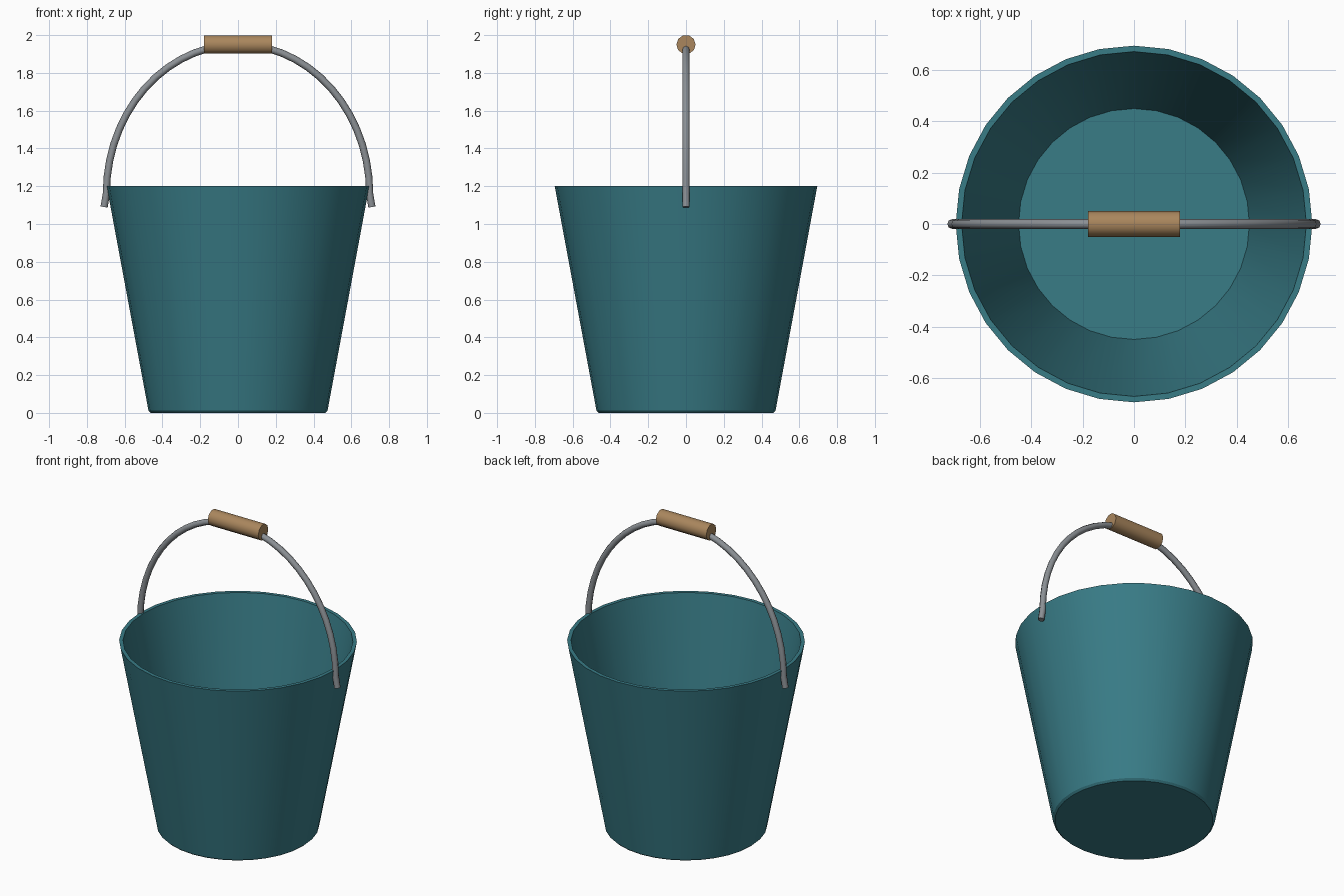
import bpy, bmesh
from math import sin, cos, pi, radians

if "Cube" in bpy.data.objects:
    bpy.data.objects.remove(bpy.data.objects["Cube"])


def material(name, rgb):
    m = bpy.data.materials.new(name)
    m.diffuse_color = (*rgb, 1)
    m.use_nodes = True
    m.node_tree.nodes["Principled BSDF"].inputs["Base Color"].default_value = m.diffuse_color
    return m


def smooth(ob, angle):
    bpy.ops.object.select_all(action='DESELECT')
    ob.select_set(True)
    bpy.context.view_layer.objects.active = ob
    bpy.ops.object.shade_smooth_by_angle(angle=radians(angle))


TEAL = material("teal", (0.04, 0.2, 0.24))
STEEL = material("steel", (0.26, 0.28, 0.3))
WOOD = material("wood", (0.4, 0.24, 0.11))

# Bucket: one lathed profile for outer wall, rim, inner wall and floor
SIDES = 32
profile = [(0.462, 0), (0.474, 0.012), (0.695, 1.2), (0.672, 1.2), (0.45, 0.025)]
bm = bmesh.new()
rings = [[bm.verts.new((r * cos(2 * pi * i / SIDES), r * sin(2 * pi * i / SIDES), z))
          for i in range(SIDES)] for r, z in profile]
for a, b in zip(rings, rings[1:]):
    for i in range(SIDES):
        j = (i + 1) % SIDES
        bm.faces.new((a[i], a[j], b[j], b[i]))
bm.faces.new(rings[0][::-1])
bm.faces.new(rings[-1])
bmesh.ops.recalc_face_normals(bm, faces=bm.faces)
mesh = bpy.data.meshes.new("bucket")
bm.to_mesh(mesh)
bm.free()
bucket = bpy.data.objects.new("bucket", mesh)
bpy.context.collection.objects.link(bucket)
mesh.materials.append(TEAL)
smooth(bucket, 30)

# Wire handle: elliptical arch with short ends overlapping the rim
N = 28
path = [(0.709, 1.09)]
path += [(0.697 * cos(pi * i / N), 1.16 + 0.79 * sin(pi * i / N)) for i in range(N + 1)]
path += [(-0.709, 1.09)]
curve = bpy.data.curves.new("wire_handle", 'CURVE')
curve.dimensions = '3D'
curve.bevel_depth = 0.019
curve.bevel_resolution = 2
curve.use_fill_caps = True
spline = curve.splines.new('POLY')
spline.points.add(len(path) - 1)
for p, (x, z) in zip(spline.points, path):
    p.co = (x, 0, z, 1)
handle = bpy.data.objects.new("wire_handle", curve)
bpy.context.collection.objects.link(handle)
bpy.ops.object.select_all(action='DESELECT')
handle.select_set(True)
bpy.context.view_layer.objects.active = handle
bpy.ops.object.convert(target='MESH')
handle = bpy.context.view_layer.objects.active
handle.data.materials.clear()
handle.data.materials.append(STEEL)
smooth(handle, 50)

# Wooden grip
bpy.ops.mesh.primitive_cylinder_add(vertices=10, radius=0.051, depth=0.36,
                                    location=(0, 0, 1.95), rotation=(0, pi / 2, 0))
grip = bpy.context.object
grip.name = "wooden_grip"
grip.data.materials.append(WOOD)
smooth(grip, 40)
